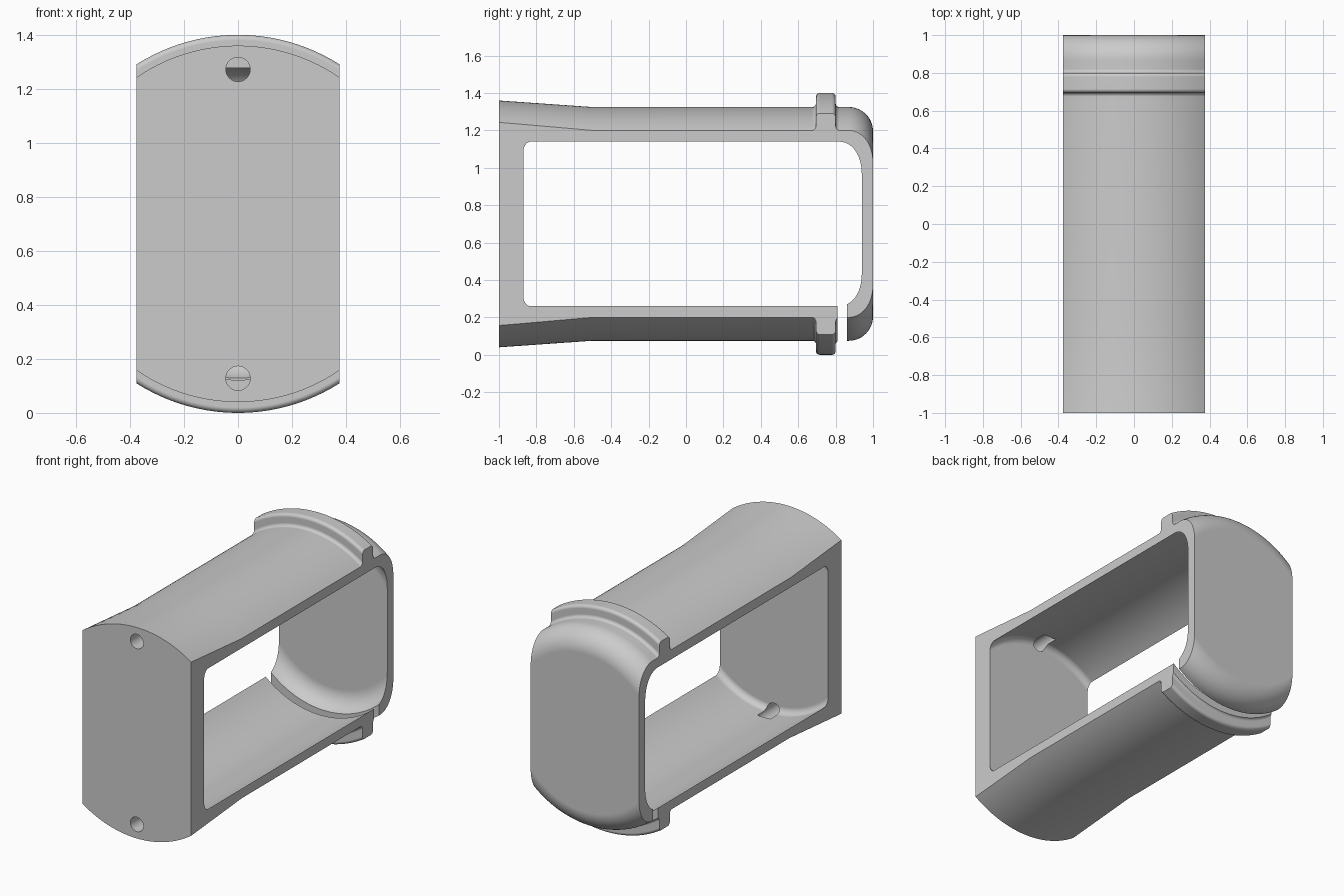
import bpy, bmesh, math
from mathutils import Matrix

if "Cube" in bpy.data.objects:
    bpy.data.objects.remove(bpy.data.objects["Cube"], do_unlink=True)

AXIS_Z = 0.7       # height of the turning axis, which runs along y
HALF_WIDTH = 0.375

grey = bpy.data.materials.new("light grey")
grey.use_nodes = True
colour = (0.6, 0.6, 0.6, 1)
grey.diffuse_color = colour
grey.node_tree.nodes["Principled BSDF"].inputs["Base Color"].default_value = colour


def arc(cy, cr, radius, start, end, steps=8):
    angles = [math.radians(start + (end - start) * i / steps) for i in range(steps + 1)]
    return [(cy + radius * math.cos(a), cr + radius * math.sin(a)) for a in angles]


def finish(bm, name):
    bmesh.ops.recalc_face_normals(bm, faces=bm.faces)
    mesh = bpy.data.meshes.new(name)
    bm.to_mesh(mesh)
    bm.free()
    mesh.materials.append(grey)
    ob = bpy.data.objects.new(name, mesh)
    bpy.context.collection.objects.link(ob)
    return ob


def lathe(name, profile, segments=128):
    """Turn a (y, radius) profile into a closed solid around the long axis."""
    bm = bmesh.new()
    rings = []
    for y, r in profile:
        turns = [2 * math.pi * (i + 0.5) / segments for i in range(segments)]
        rings.append([bm.verts.new((r * math.sin(t), y, AXIS_Z + r * math.cos(t))) for t in turns])
    for a, b in zip(rings, rings[1:]):
        for i in range(segments):
            j = (i + 1) % segments
            bm.faces.new((a[i], a[j], b[j], b[i]))
    bm.faces.new(rings[0])
    bm.faces.new(rings[-1])
    return finish(bm, name)


def box(name, low, high):
    bm = bmesh.new()
    bmesh.ops.create_cube(bm, size=1)
    for v in bm.verts:
        v.co = [(h if c > 0 else l) for c, l, h in zip(v.co, low, high)]
    return finish(bm, name)


def rod(name, z, radius, y0, y1):
    bm = bmesh.new()
    place = Matrix.Translation((0, (y0 + y1) / 2, z)) @ Matrix.Rotation(math.pi / 2, 4, "X")
    bmesh.ops.create_cone(bm, cap_ends=True, segments=40, radius1=radius, radius2=radius,
                          depth=y1 - y0, matrix=place)
    return finish(bm, name)


# Outer shell: flared front, straight barrel, rounded ridge, rounded back
outer = [(-1, 0.66), (-0.5, 0.625)]
outer += arc(0.675, 0.645, 0.02, -90, 0)
outer += arc(0.715, 0.68, 0.02, 180, 90)
outer += arc(0.78, 0.68, 0.02, 90, 0)
outer += arc(0.82, 0.645, 0.02, 180, 270)
outer += arc(0.87, 0.495, 0.13, 90, 0, 14)
frame = lathe("frame", outer)

# Cavity: small front fillet, large back fillet
cavity = lathe("cavity_cutter", arc(-0.83, 0.538, 0.04, 180, 90)
               + arc(0.82, 0.458, 0.12, 90, 0, 14))

# Flat sides, lower slot and the two pin holes
slab = box("slab_cutter", (-HALF_WIDTH, -2, -1), (HALF_WIDTH, 2, 3))
slot = box("slot_cutter", (-1, 0.81, -1), (1, 0.86, 0.5))
holes = [rod("hole_cutter", AXIS_Z + s * 0.572, 0.045, -1.1, -0.77) for s in (-1, 1)]

cutters = [(cavity, "DIFFERENCE"), (slab, "INTERSECT"), (slot, "DIFFERENCE")]
cutters += [(h, "DIFFERENCE") for h in holes]
for cutter, operation in cutters:
    mod = frame.modifiers.new(cutter.name, "BOOLEAN")
    mod.operation = operation
    mod.solver = "EXACT"
    mod.object = cutter

# Bake the cuts and drop the cutters
bpy.context.view_layer.update()
baked = bpy.data.meshes.new_from_object(
    frame.evaluated_get(bpy.context.evaluated_depsgraph_get()))
frame.modifiers.clear()
frame.data = baked
for cutter, _ in cutters:
    bpy.data.objects.remove(cutter, do_unlink=True)

# Smooth curves with crisp cut edges
for ob in bpy.context.selected_objects:
    ob.select_set(False)
frame.select_set(True)
bpy.context.view_layer.objects.active = frame
bpy.ops.object.shade_smooth_by_angle(angle=math.radians(30))
weighted = frame.modifiers.new("even_shading", "WEIGHTED_NORMAL")
weighted.keep_sharp = True
